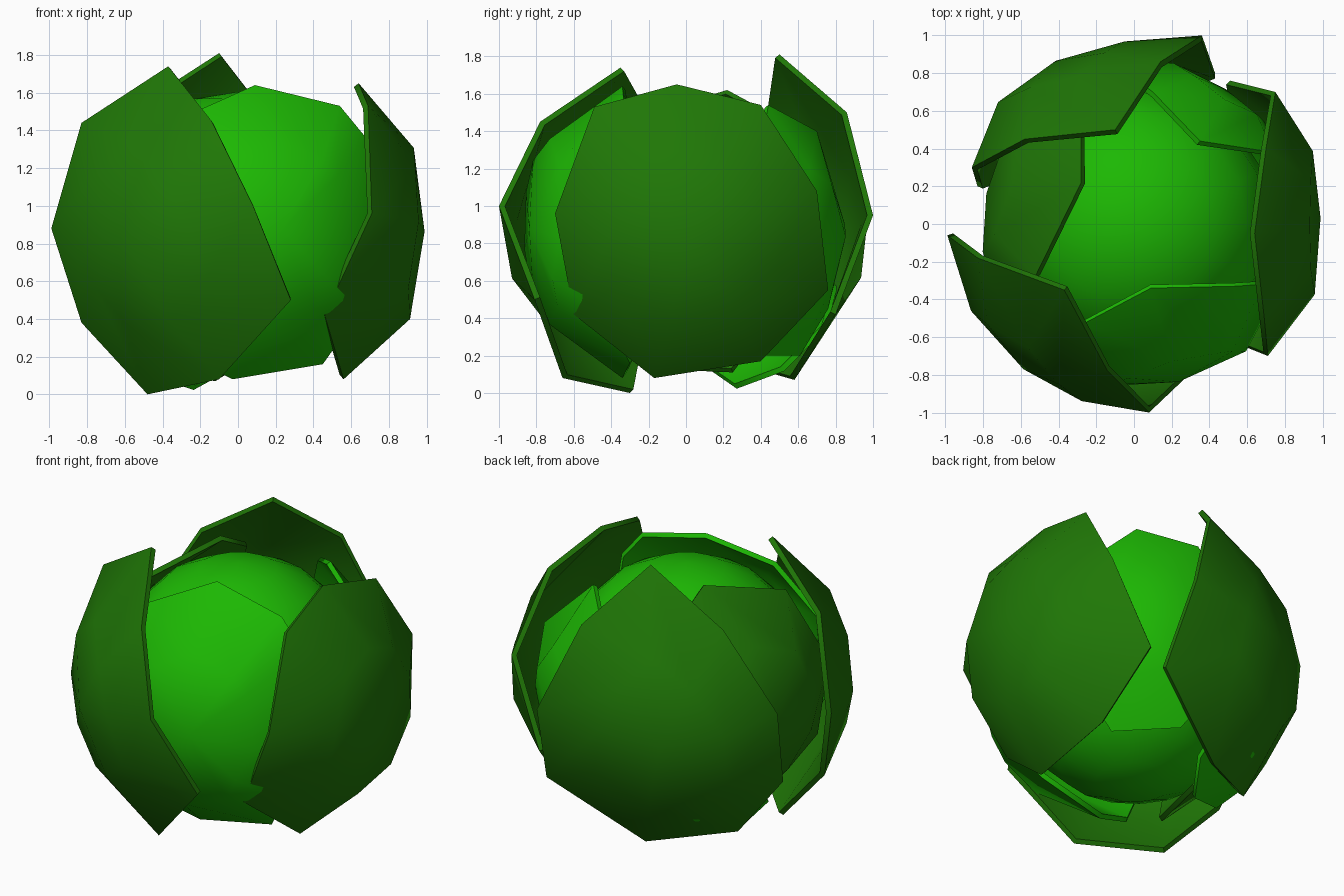
import bpy, bmesh, math
from mathutils import Vector

if "Cube" in bpy.data.objects:
    bpy.data.objects.remove(bpy.data.objects["Cube"])

C = Vector((0, 0, 0.87))          # middle of the head


def material(name, rgb):
    m = bpy.data.materials.new(name)
    m.diffuse_color = (*rgb, 1)
    m.use_nodes = True
    m.node_tree.nodes["Principled BSDF"].inputs["Base Color"].default_value = m.diffuse_color
    return m


LIGHT = material("light green", (0.012, 0.48, 0.001))
DARK = material("dark green", (0.014, 0.185, 0.002))


def finish(ob, mat, angle):
    ob.data.materials.append(mat)
    bpy.context.view_layer.objects.active = ob
    ob.select_set(True)
    for mod in list(ob.modifiers):
        bpy.ops.object.modifier_apply(modifier=mod.name)
    bpy.ops.object.shade_smooth_by_angle(angle=math.radians(angle))
    ob.select_set(False)


def leaf(name, outline, mat, r_mid, r_ring, thick=0.032):
    """Cupped leaf: rim outline joined to a bulging ring and a middle point."""
    rim = [Vector(p) - C for p in outline]
    n = len(rim)
    mid = sum((p.normalized() for p in rim), Vector()).normalized()
    bm = bmesh.new()
    centre = bm.verts.new(C + mid * r_mid)
    ring = [bm.verts.new(C + mid.slerp(p.normalized(), 0.5) * r_ring) for p in rim]
    edge = [bm.verts.new(C + p) for p in rim]
    for i in range(n):
        j = (i + 1) % n
        bm.faces.new((centre, ring[i], ring[j]))
        bm.faces.new((ring[i], edge[i], edge[j], ring[j]))
    bmesh.ops.recalc_face_normals(bm, faces=bm.faces)
    bm.normal_update()
    if sum(f.normal.dot(mid) for f in bm.faces) < 0:
        bmesh.ops.reverse_faces(bm, faces=bm.faces)
    me = bpy.data.meshes.new(name)
    bm.to_mesh(me)
    bm.free()
    ob = bpy.data.objects.new(name, me)
    bpy.context.collection.objects.link(ob)
    s = ob.modifiers.new("thickness", 'SOLIDIFY')
    s.thickness = thick
    s.offset = -1
    finish(ob, mat, 50)


def round_leaf(name, az, elev, half, r, mat):
    """Regular eight-sided cap facing the given direction."""
    a, e, h = map(math.radians, (az, elev, half))
    d = Vector((math.cos(e) * math.cos(a), math.cos(e) * math.sin(a), math.sin(e)))
    side = Vector((-math.sin(a), math.cos(a), 0))
    up = d.cross(side)
    pts = []
    for k in range(8):
        t = k * math.tau / 8
        pts.append(C + r * (d * math.cos(h) + (side * math.sin(t) + up * math.cos(t)) * math.sin(h)))
    leaf(name, pts, mat, r, r, 0.03)


# heart of the head
bpy.ops.mesh.primitive_uv_sphere_add(segments=16, ring_count=10, radius=0.74, location=(0, 0, 0.865))
core = bpy.context.object
core.name = "heart"
finish(core, LIGHT, 60)

# inner leaves
leaf("inner_leaf_front", [
    (0.09, -0.34, 1.64), (-0.27, -0.53, 1.48), (-0.55, -0.58, 1.20),
    (-0.60, -0.58, 0.70), (-0.36, -0.50, 0.25), (-0.03, -0.34, 0.08),
    (0.45, -0.30, 0.16), (0.62, -0.42, 0.40), (0.78, -0.33, 0.80),
    (0.68, -0.32, 1.36), (0.54, -0.33, 1.53)], LIGHT, 0.87, 0.90, 0.03)
leaf("inner_leaf_back", [
    (0.35, 0.44, 1.54), (0.10, 0.70, 1.40), (-0.10, 0.85, 0.90),
    (0.00, 0.76, 0.45), (0.16, 0.61, 0.20), (0.44, 0.32, 0.20),
    (0.69, 0.32, 0.45), (0.81, 0.30, 0.90), (0.74, 0.38, 1.17)], LIGHT, 0.87, 0.88, 0.03)
leaf("inner_leaf_left", [
    (-0.28, 0.22, 1.62), (-0.28, 0.48, 1.48), (-0.50, 0.65, 1.05),
    (-0.50, 0.58, 0.55), (-0.26, 0.25, 0.11), (-0.38, -0.20, 0.13),
    (-0.62, -0.45, 0.50), (-0.70, -0.45, 1.00), (-0.52, -0.27, 1.47)], DARK, 0.80, 0.82, 0.03)
round_leaf("inner_leaf_under", 131, -40, 27, 0.92, LIGHT)

# three outer leaves, each a rim outline
leaf("outer_leaf_front", [
    (-0.37, -0.35, 1.74), (-0.83, -0.18, 1.44), (-0.99, -0.06, 0.88),
    (-0.83, -0.22, 0.38), (-0.48, -0.30, 0.00), (-0.10, -0.66, 0.08),
    (0.28, -0.81, 0.50), (0.08, -1.00, 1.00), (-0.14, -0.78, 1.45)], DARK, 0.97, 0.98)
leaf("outer_leaf_right", [
    (0.64, -0.05, 1.65), (0.69, -0.49, 1.53), (0.71, -0.70, 0.96),
    (0.46, -0.60, 0.42), (0.56, -0.17, 0.08), (0.58, 0.40, 0.17),
    (0.51, 0.76, 0.55), (0.75, 0.70, 1.08), (0.70, 0.40, 1.54)], DARK, 0.99, 1.03)
leaf("outer_leaf_back", [
    (-0.10, 0.50, 1.81), (0.14, 0.86, 1.50), (0.36, 1.00, 0.95),
    (0.43, 0.80, 0.42), (-0.12, 0.58, 0.07), (-0.58, 0.30, 0.15),
    (-0.83, 0.20, 0.50), (-0.86, 0.30, 0.98), (-0.58, 0.45, 1.50)], DARK, 0.96, 0.97)
